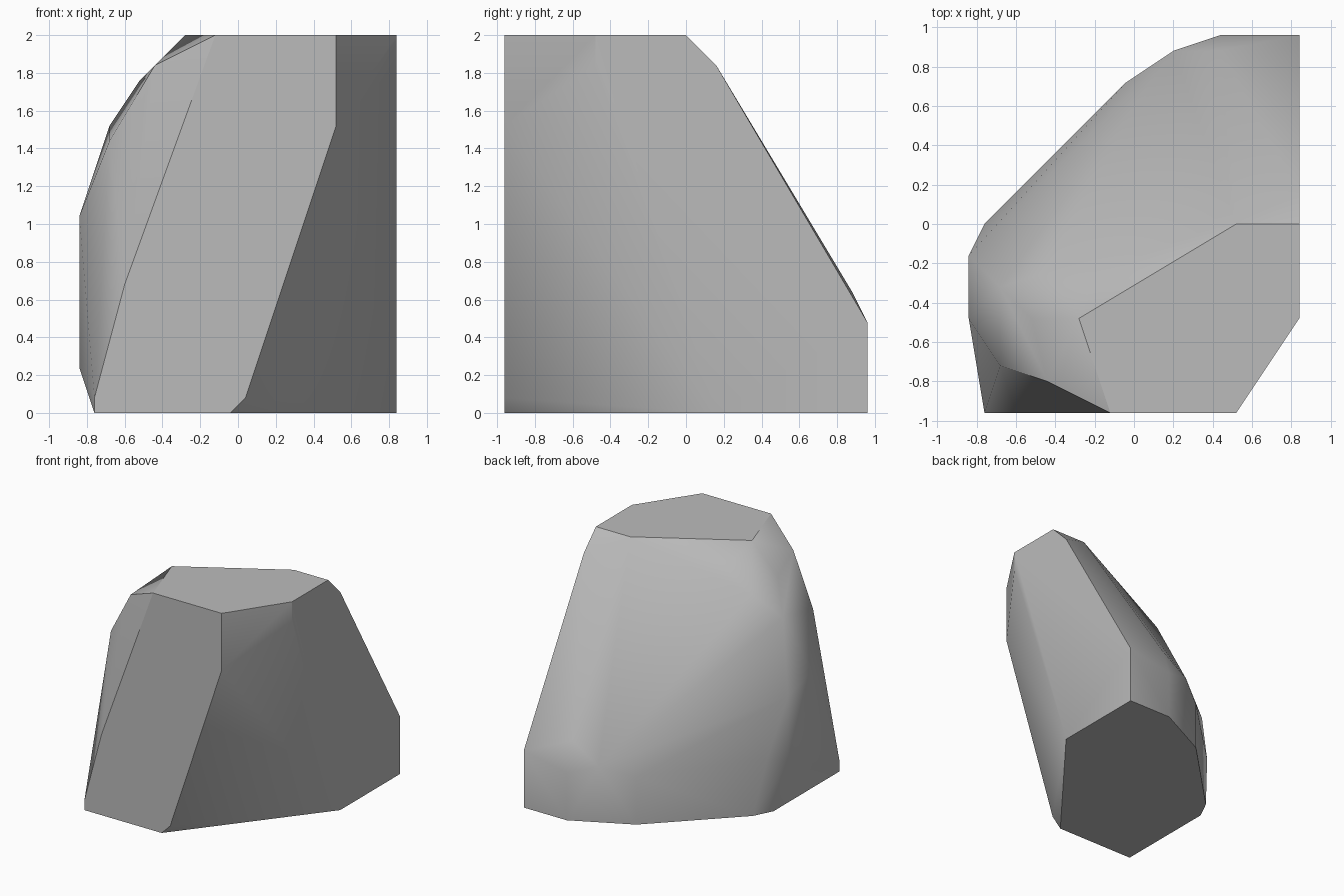
import bpy
import bmesh
import math

if "Cube" in bpy.data.objects:
    bpy.data.objects.remove(bpy.data.objects["Cube"], do_unlink=True)

# Stone colour
stone = bpy.data.materials.new("stone_grey")
stone.use_nodes = True
colour = (0.5, 0.5, 0.5, 1)
stone.diffuse_color = colour
stone.node_tree.nodes["Principled BSDF"].inputs["Base Color"].default_value = colour

# Outlines of the flat cut planes, as pairs in each plane
top_cut = [(-.12, -.96), (.52, -.96), (.84, -.48), (.84, 0), (.52, 0), (-.28, -.48)]
base_cut = [(.84, .16), (.84, .96), (.44, .96), (-.04, .72), (-.68, .08), (-.76, -.08)]
front_cut = [(.52, 1.52), (.04, .08), (-.04, 0), (-.76, 0), (-.76, .08), (-.6, .68)]
side_cut = [(-.48, 1.84), (.16, 1.84), (.96, .48)]

# Corners of the rounded back and right shoulder
shoulder = [(-.44, -.8, 1.84), (-.52, -.48, 1.76), (-.68, -.72, 1.44), (-.68, -.32, 1.52),
            (-.84, -.48, 1.04), (-.84, -.16, .96), (-.84, -.48, .24), (-.84, -.16, .4)]
back = [(-.2, -.24, 1.84), (-.44, -.24, 1.68), (-.76, 0, .48), (-.04, .72, .4),
        (.2, .88, .48), (.44, .96, .4), (.44, .88, .64)]

points = [(x, y, 2) for x, y in top_cut]
points += [(x, y, 0) for x, y in base_cut]
points += [(x, -.96, z) for x, z in front_cut]
points += [(.84, y, z) for y, z in side_cut]
points += shoulder + back

# Wrap the corners in one faceted boulder
bm = bmesh.new()
for p in points:
    bm.verts.new(p)
hull = bmesh.ops.convex_hull(bm, input=bm.verts)
unused = [v for v in bm.verts if not v.link_faces]
bmesh.ops.delete(bm, geom=unused, context="VERTS")
bmesh.ops.dissolve_limit(bm, angle_limit=math.radians(1), verts=bm.verts, edges=bm.edges)
bmesh.ops.recalc_face_normals(bm, faces=bm.faces)
mesh = bpy.data.meshes.new("boulder")
bm.to_mesh(mesh)
bm.free()
mesh.materials.append(stone)

boulder = bpy.data.objects.new("boulder", mesh)
bpy.context.collection.objects.link(boulder)
bpy.ops.object.select_all(action="DESELECT")
boulder.select_set(True)
bpy.context.view_layer.objects.active = boulder
bpy.ops.object.shade_smooth_by_angle(angle=math.radians(30))
